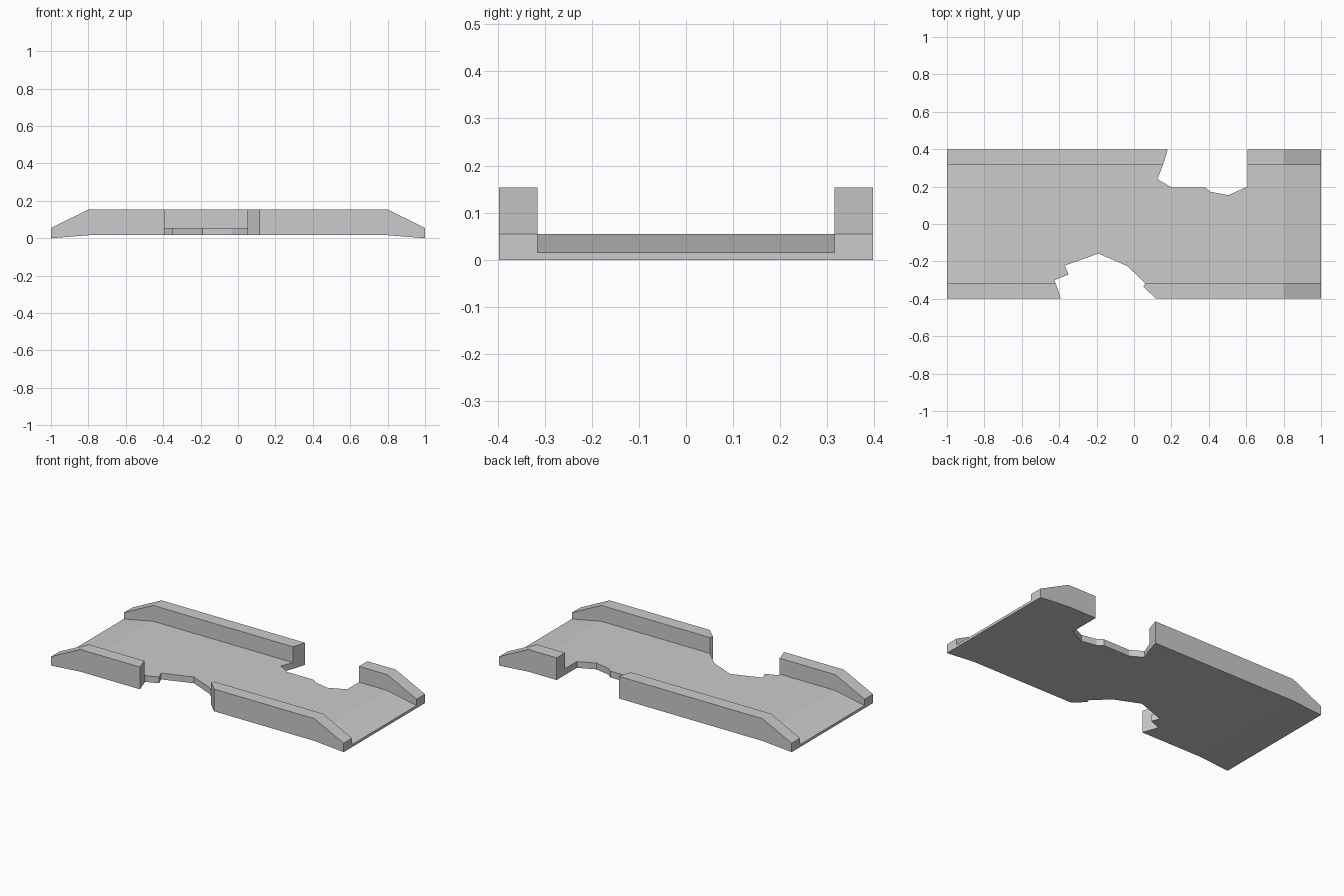
import bpy, bmesh

if "Cube" in bpy.data.objects:
    bpy.data.objects.remove(bpy.data.objects["Cube"])

HALF_W, INNER_W = 0.397, 0.315


def make_object(name, bm):
    bmesh.ops.recalc_face_normals(bm, faces=bm.faces)
    mesh = bpy.data.meshes.new(name)
    bm.to_mesh(mesh)
    bm.free()
    obj = bpy.data.objects.new(name, mesh)
    bpy.context.collection.objects.link(obj)
    return obj


def loft(name, rings):
    """Closed solid skinned through equal-sized rings of points."""
    bm = bmesh.new()
    loops = [[bm.verts.new(p) for p in ring] for ring in rings]
    n = len(loops[0])
    for a, b in zip(loops, loops[1:]):
        for i in range(n):
            j = (i + 1) % n
            bm.faces.new((a[i], a[j], b[j], b[i]))
    bm.faces.new(loops[0])
    bm.faces.new(loops[-1])
    return make_object(name, bm)


def trough(x, bottom, deck, wall):
    """U-shaped cross-section: deck between two parapets."""
    half = [(HALF_W, bottom), (HALF_W, wall), (INNER_W, wall), (INNER_W, deck)]
    return [(x, y, z) for y, z in half + [(-y, z) for y, z in reversed(half)]]


# Bridge deck with parapets, ramped at both ends
bridge = loft("broken_bridge", [
    trough(-1.0, 0.0, 0.016, 0.055),
    trough(-0.8, 0.016, 0.055, 0.153),
    trough(0.8, 0.016, 0.055, 0.153),
    trough(1.0, 0.0, 0.016, 0.055),
])

# Jagged broken-out gaps in each side
front_gap = [(-0.378, -0.45), (-0.392, -0.397), (-0.425, -0.3), (-0.35, -0.27),
             (-0.37, -0.222), (-0.19, -0.158), (-0.035, -0.225),
             (0.06, -0.318), (0.05, -0.335), (0.115, -0.397), (0.165, -0.45)]
back_gap = [(0.18, 0.45), (0.18, 0.397), (0.155, 0.315), (0.125, 0.24),
            (0.2, 0.196), (0.38, 0.196), (0.41, 0.172), (0.505, 0.154),
            (0.606, 0.2), (0.606, 0.45)]

for name, outline in (("front_gap_cutter", front_gap), ("back_gap_cutter", back_gap)):
    cutter = loft(name, [[(x, y, z) for x, y in outline] for z in (-0.1, 0.3)])
    cutter.hide_render = True
    cut = bridge.modifiers.new(name, 'BOOLEAN')
    cut.operation = 'DIFFERENCE'
    cut.solver = 'EXACT'
    cut.object = cutter
    bpy.context.view_layer.objects.active = bridge
    bpy.ops.object.modifier_apply(modifier=cut.name)
    bpy.data.objects.remove(cutter)
